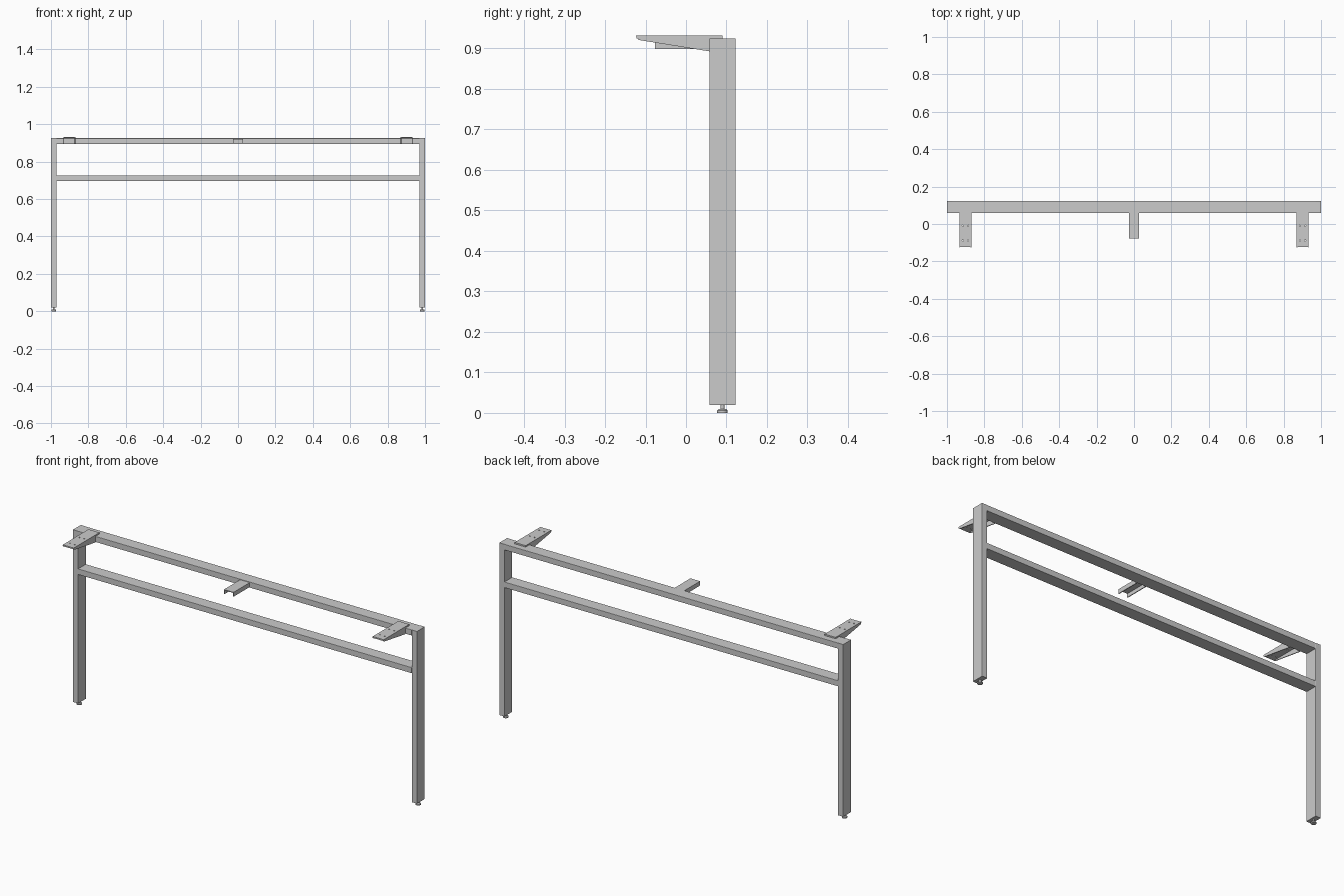
import bpy, bmesh, math
from mathutils import Vector, Matrix

if "Cube" in bpy.data.objects:
    bpy.data.objects.remove(bpy.data.objects["Cube"])

Y0, Y1 = 0.0575, 0.1225      # frame front and back
YC = (Y0 + Y1) / 2


def finish(name, bm):
    bmesh.ops.recalc_face_normals(bm, faces=bm.faces)
    me = bpy.data.meshes.new(name)
    bm.to_mesh(me)
    bm.free()
    ob = bpy.data.objects.new(name, me)
    bpy.context.collection.objects.link(ob)
    return ob


def add_box(bm, lo, hi):
    lo, hi = Vector(lo), Vector(hi)
    mat = Matrix.Translation((lo + hi) / 2) @ Matrix.Diagonal((*(hi - lo), 1))
    return bmesh.ops.create_cube(bm, size=1, matrix=mat)['verts']


def tube(name, lo, hi, axis, r=0.0015):
    """Box section with its long edges slightly eased."""
    bm = bmesh.new()
    add_box(bm, lo, hi)
    long_edges = [e for e in bm.edges
                  if abs((e.verts[0].co - e.verts[1].co)[axis]) > 1e-5]
    bmesh.ops.bevel(bm, geom=long_edges, offset=r, segments=2,
                    profile=0.5, affect='EDGES')
    return finish(name, bm)


def add_side(bm, profile, x0, x1):
    """Plate with a (y, z) outline, thickened along x."""
    f = bm.faces.new([bm.verts.new((x0, y, z)) for y, z in profile])
    ext = bmesh.ops.extrude_face_region(bm, geom=[f])['geom']
    vs = [v for v in ext if isinstance(v, bmesh.types.BMVert)]
    bmesh.ops.translate(bm, verts=vs, vec=(x1 - x0, 0, 0))


def add_cone(bm, x, y, z0, z1, r0, r1, seg=24):
    bmesh.ops.create_cone(bm, cap_ends=True, segments=seg, radius1=r0, radius2=r1,
                          depth=z1 - z0,
                          matrix=Matrix.Translation((x, y, (z0 + z1) / 2)))


# Horizontal rails
tube("top_rail", (-0.97, Y0, 0.895), (0.97, Y1, 0.925), 0)
tube("lower_rail", (-0.97, Y0, 0.697), (0.97, Y1, 0.727), 0)

T = 0.004                     # sheet thickness
for s, side in ((-1, "left"), (1, "right")):
    # Leg
    xs = sorted((s * 0.97, s * 1.0))
    tube(side + "_leg", (xs[0], Y0, 0.02), (xs[1], Y1, 0.925), 2)

    # Levelling foot: pad, shoulder and stem
    bm = bmesh.new()
    x = s * 0.985
    add_cone(bm, x, YC, 0, 0.006, 0.013, 0.013)
    add_cone(bm, x, YC, 0.006, 0.010, 0.013, 0.009)
    add_cone(bm, x, YC, 0.010, 0.022, 0.005, 0.005)
    foot = finish(side + "_foot", bm)
    bpy.context.view_layer.objects.active = foot
    foot.select_set(True)
    bpy.ops.object.shade_smooth_by_angle(angle=math.radians(30))
    foot.select_set(False)

    # Tapered top bracket: drilled plate
    cx, hw = s * 0.901, 0.032
    bm = bmesh.new()
    add_box(bm, (cx - hw, -0.1225, 0.925), (cx + hw, 0.09, 0.9325))
    plate = finish(side + "_bracket_plate", bm)
    bm = bmesh.new()
    for dx in (-0.014, 0.014):
        for y in (-0.088, -0.01):
            add_cone(bm, cx + dx, y, 0.91, 0.95, 0.0035, 0.0035, 16)
    cutter = finish(side + "_hole_cutter", bm)
    cutter.hide_render = True
    cutter.hide_set(True)
    cut = plate.modifiers.new("holes", 'BOOLEAN')
    cut.operation = 'DIFFERENCE'
    cut.object = cutter

    # Tapered side flanges under the plate
    bm = bmesh.new()
    outline = [(-0.1245, 0.9325), (-0.117, 0.921), (Y0, 0.893), (Y0, 0.9325)]
    add_side(bm, outline, cx - hw, cx - hw + T)
    add_side(bm, outline, cx + hw, cx + hw - T)
    finish(side + "_bracket_flanges", bm)

# Centre support: channel open at the bottom
bm = bmesh.new()
add_box(bm, (-0.028, -0.0765, 0.918), (0.028, Y0, 0.922))
for s in (-1, 1):
    a, b = sorted((s * 0.028, s * (0.028 - T)))
    add_box(bm, (a, -0.0765, 0.899), (b, Y0, 0.922))
finish("centre_bracket", bm)
